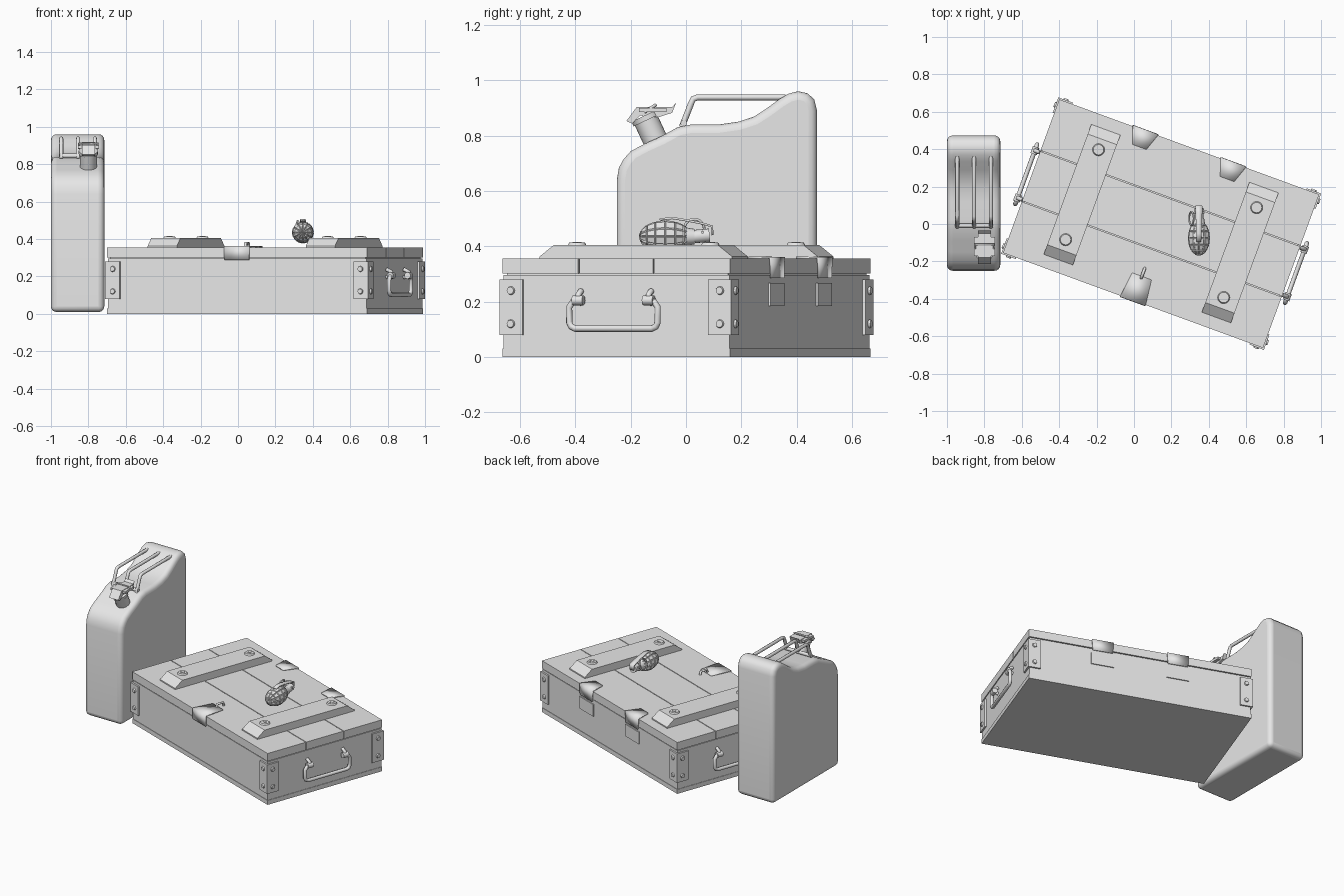
import bpy, bmesh, math
from mathutils import Matrix, Vector

cube = bpy.data.objects.get("Cube")
if cube:
    bpy.data.objects.remove(cube, do_unlink=True)

grey = bpy.data.materials.new("plain grey")
grey.use_nodes = True
grey.diffuse_color = (0.8, 0.8, 0.8, 1)
grey.node_tree.nodes["Principled BSDF"].inputs["Base Color"].default_value = (0.8, 0.8, 0.8, 1)

WORLD = Matrix.Identity(4)
CRATE = Matrix.Translation((0.145, 0.002, 0)) @ Matrix.Rotation(math.radians(-20.1), 4, 'Z')


def add(name, bm, m=WORLD, smooth=False):
    bmesh.ops.recalc_face_normals(bm, faces=bm.faces)
    me = bpy.data.meshes.new(name)
    bm.to_mesh(me)
    bm.free()
    me.transform(m)
    me.materials.append(grey)
    ob = bpy.data.objects.new(name, me)
    bpy.context.collection.objects.link(ob)
    if smooth:
        soften(ob)
    return ob


def soften(ob):
    bpy.ops.object.select_all(action='DESELECT')
    ob.select_set(True)
    bpy.context.view_layer.objects.active = ob
    bpy.ops.object.shade_smooth_by_angle(angle=math.radians(40))


def box(name, lo, hi, m=CRATE):
    bm = bmesh.new()
    lo, hi = Vector(lo), Vector(hi)
    size = Matrix.Diagonal((*(hi - lo), 1))
    bmesh.ops.create_cube(bm, size=1, matrix=Matrix.Translation((lo + hi) / 2) @ size)
    return add(name, bm, m)


def cylinder(name, a, b, r1, r2=None, m=CRATE, sides=16):
    a, b = Vector(a), Vector(b)
    turn = (b - a).to_track_quat('Z', 'Y').to_matrix().to_4x4()
    bm = bmesh.new()
    bmesh.ops.create_cone(bm, cap_ends=True, segments=sides, radius1=r1, radius2=r2 or r1,
                          depth=(b - a).length, matrix=Matrix.Translation((a + b) / 2) @ turn)
    return add(name, bm, m, True)


def prism(name, profile, x0, x1, m=CRATE):
    # closed (y, z) outline stretched along x
    bm = bmesh.new()
    face = bm.faces.new([bm.verts.new((x0, y, z)) for y, z in profile])
    out = bmesh.ops.extrude_face_region(bm, geom=[face])
    verts = [v for v in out["geom"] if isinstance(v, bmesh.types.BMVert)]
    bmesh.ops.translate(bm, verts=verts, vec=(x1 - x0, 0, 0))
    return add(name, bm, m)


def tube(name, pts, r, m=CRATE, closed=False):
    cu = bpy.data.curves.new(name, 'CURVE')
    cu.dimensions = '3D'
    cu.bevel_depth = r
    cu.bevel_resolution = 2
    cu.use_fill_caps = True
    sp = cu.splines.new('POLY')
    sp.points.add(len(pts) - 1)
    for p, co in zip(sp.points, pts):
        p.co = (*(m @ Vector(co)), 1)
    sp.use_cyclic_u = closed
    sp.use_smooth = True
    cu.materials.append(grey)
    ob = bpy.data.objects.new(name, cu)
    bpy.context.collection.objects.link(ob)


def strap(name, u, rows, m=CRATE):
    # bent sheet through (y, z, half width) rows
    bm = bmesh.new()
    prev = None
    for y, z, w in rows:
        row = [bm.verts.new((u - w, y, z)), bm.verts.new((u + w, y, z))]
        if prev:
            bm.faces.new((prev[0], prev[1], row[1], row[0]))
        prev = row
    ob = add(name, bm, m)
    for p in ob.data.polygons:
        p.use_smooth = True
    mod = ob.modifiers.new("thickness", 'SOLIDIFY')
    mod.thickness = 0.008
    mod.offset = 0


# Crate shell: base, walls and three lid planks
L, W = 0.74, 0.437
box("crate_base", (-L, -W, 0), (L, W, 0.03))
box("crate_body", (-L + 0.003, -W + 0.003, 0.03), (L - 0.003, W - 0.003, 0.296))
box("lid_seam", (-L + 0.012, -W + 0.012, 0.29), (L - 0.012, W - 0.012, 0.305))
for i, (a, b) in enumerate(((-W, -0.146), (-0.141, 0.141), (0.146, W))):
    box(f"lid_plank_{i}", (-L, a, 0.301), (L, b, 0.355))

# Lid battens with cross-head bolts
for s in (-1, 1):
    u = s * 0.45
    prism("lid_batten", [(-0.37, 0.355), (0.37, 0.355), (0.37, 0.363), (0.315, 0.405),
                         (-0.315, 0.405), (-0.37, 0.363)], u - 0.083, u + 0.083)
    for v in (-0.256, 0.256):
        cylinder("batten_bolt", (u, v, 0.403), (u, v, 0.414), 0.034, 0.028)
        box("bolt_cross_a", (u - 0.016, v - 0.004, 0.413), (u + 0.016, v + 0.004, 0.416))
        box("bolt_cross_b", (u - 0.004, v - 0.016, 0.413), (u + 0.004, v + 0.016, 0.416))

# Corner brackets and rivets
for sx in (-1, 1):
    for sy in (-1, 1):
        corner = CRATE @ Matrix.Diagonal((sx, sy, 1, 1))
        side = box("bracket_side", (L - 0.075, W - 0.005, 0.08), (L + 0.008, W + 0.008, 0.28))
        end = box("bracket_end", (L - 0.005, W - 0.08, 0.08), (L + 0.008, W + 0.008, 0.28))
        for ob in (side, end):
            ob.data.transform(corner @ CRATE.inverted())
            if sx * sy < 0:
                ob.data.flip_normals()
        for z in (0.12, 0.24):
            u, v = sx * (L - 0.035), sy * (W - 0.035)
            cylinder("side_rivet", (u, sy * W, z), (u, sy * (W + 0.016), z), 0.018, 0.013, sides=12)
            cylinder("end_rivet", (sx * L, v, z), (sx * (L + 0.016), v, z), 0.018, 0.013, sides=12)

# Carrying handles on both ends
for s in (-1, 1):
    x = s * (L + 0.028)
    half = [(0.135, 0.205), (0.157, 0.198), (0.17, 0.18), (0.17, 0.125), (0.163, 0.11), (0.148, 0.103)]
    path = [(x, v, z) for v, z in half] + [(x, -v, z) for v, z in reversed(half)]
    tube("end_handle", path, 0.012)
    for v in (-0.135, 0.135):
        cylinder("handle_eye", (x, v - 0.02, 0.205), (x, v + 0.02, 0.205), 0.018, sides=12)
        tube("handle_mount", [(s * L, v, 0.238), (x, v, 0.225), (x, v, 0.205), (s * L, v, 0.195)], 0.011)

# Rear hinges and front hasp
for u in (-0.25, 0.25):
    strap("hinge_top", u, [(0.345, 0.359, 0.04), (0.44, 0.359, 0.072), (0.44, 0.285, 0.066)])
    box("hinge_leaf", (u - 0.075, W - 0.005, 0.185), (u + 0.075, W + 0.004, 0.268))
strap("hasp", 0, [(-0.30, 0.357, 0.055), (-0.44, 0.359, 0.072), (-0.44, 0.288, 0.07)])
tube("hasp_staple", [(0, -0.31, 0.355), (0, -0.305, 0.378), (0, -0.26, 0.378), (0, -0.255, 0.355)], 0.008)

# Fuel can body
can = prism("can_body", [(-0.25, 0.01), (-0.25, 0.64), (-0.242, 0.685), (-0.225, 0.715), (-0.2, 0.743),
                         (-0.15, 0.77), (-0.09, 0.797), (-0.03, 0.83), (0.02, 0.84), (0.12, 0.84),
                         (0.19, 0.85), (0.245, 0.868), (0.29, 0.897), (0.335, 0.93), (0.37, 0.951),
                         (0.405, 0.96), (0.44, 0.952), (0.463, 0.93), (0.473, 0.89), (0.473, 0.01)],
            -1.0, -0.715, WORLD)
bev = can.modifiers.new("rounding", 'BEVEL')
bev.width = 0.03
bev.segments = 4
bev.limit_method = 'ANGLE'
bev.angle_limit = math.radians(60)
bev.use_clamp_overlap = False
soften(can)

# Triple can handle
for x in (-0.945, -0.855, -0.765):
    tube("can_handle", [(x, -0.015, 0.83), (x, 0.018, 0.915), (x, 0.026, 0.932), (x, 0.042, 0.938),
                        (x, 0.36, 0.938)], 0.011, WORLD)
tube("can_handle_foot", [(-0.955, -0.008, 0.845), (-0.755, -0.008, 0.845)], 0.012, WORLD)

# Can spout, cap and clasp
X = -0.8
cylinder("spout_neck", (X, -0.1, 0.76), (X, -0.15, 0.868), 0.045, m=WORLD)
cylinder("spout_rim", (X, -0.142, 0.855), (X, -0.15, 0.872), 0.052, m=WORLD)
prism("spout_cap", [(-0.215, 0.853), (-0.195, 0.843), (-0.165, 0.872), (-0.1, 0.866), (-0.05, 0.882),
                    (-0.036, 0.918), (-0.05, 0.903), (-0.178, 0.903)], X - 0.035, X + 0.035, WORLD)
box("cap_plate", (X - 0.056, -0.17, 0.885), (X + 0.056, -0.07, 0.9), WORLD)
tube("cap_clasp", [(X - 0.05, -0.15, 0.885), (X - 0.05, -0.11, 0.91), (X + 0.05, -0.11, 0.91),
                   (X + 0.05, -0.15, 0.885)], 0.006, WORLD)

# Grenade: segmented body lying along y
GX, GZ = 0.347, 0.435
lie = Matrix.Translation((GX, -0.075, GZ)) @ Matrix.Rotation(-math.pi / 2, 4, 'X')
bm = bmesh.new()
bmesh.ops.create_uvsphere(bm, u_segments=12, v_segments=8, radius=1,
                          matrix=Matrix.Diagonal((0.056, 0.056, 0.092, 1)))
bmesh.ops.inset_individual(bm, faces=bm.faces[:], thickness=0.004, depth=0.004)
add("grenade_body", bm, lie, True)

# Grenade fuse, safety lever and pull ring
cylinder("grenade_collar", (GX, 0.0, GZ), (GX, 0.03, GZ), 0.033, 0.028, WORLD)
cylinder("grenade_fuse", (GX, 0.03, GZ), (GX, 0.085, GZ + 0.005), 0.024, m=WORLD)
strap("safety_lever", GX, [(0.096, 0.44, 0.016), (0.094, 0.472, 0.018), (0.06, 0.482, 0.018),
                           (0.0, 0.494, 0.016), (-0.05, 0.502, 0.014), (-0.095, 0.497, 0.012)], WORLD)
ring = [(GX - 0.04 + 0.012 * math.sin(a), 0.03 + 0.036 * math.cos(a), 0.462 + 0.036 * math.sin(a))
        for a in (math.tau * i / 20 for i in range(20))]
tube("pull_ring", ring, 0.005, WORLD, True)
tube("ring_pin", [(GX - 0.045, 0.06, 0.45), (GX + 0.03, 0.06, 0.45)], 0.005, WORLD)
